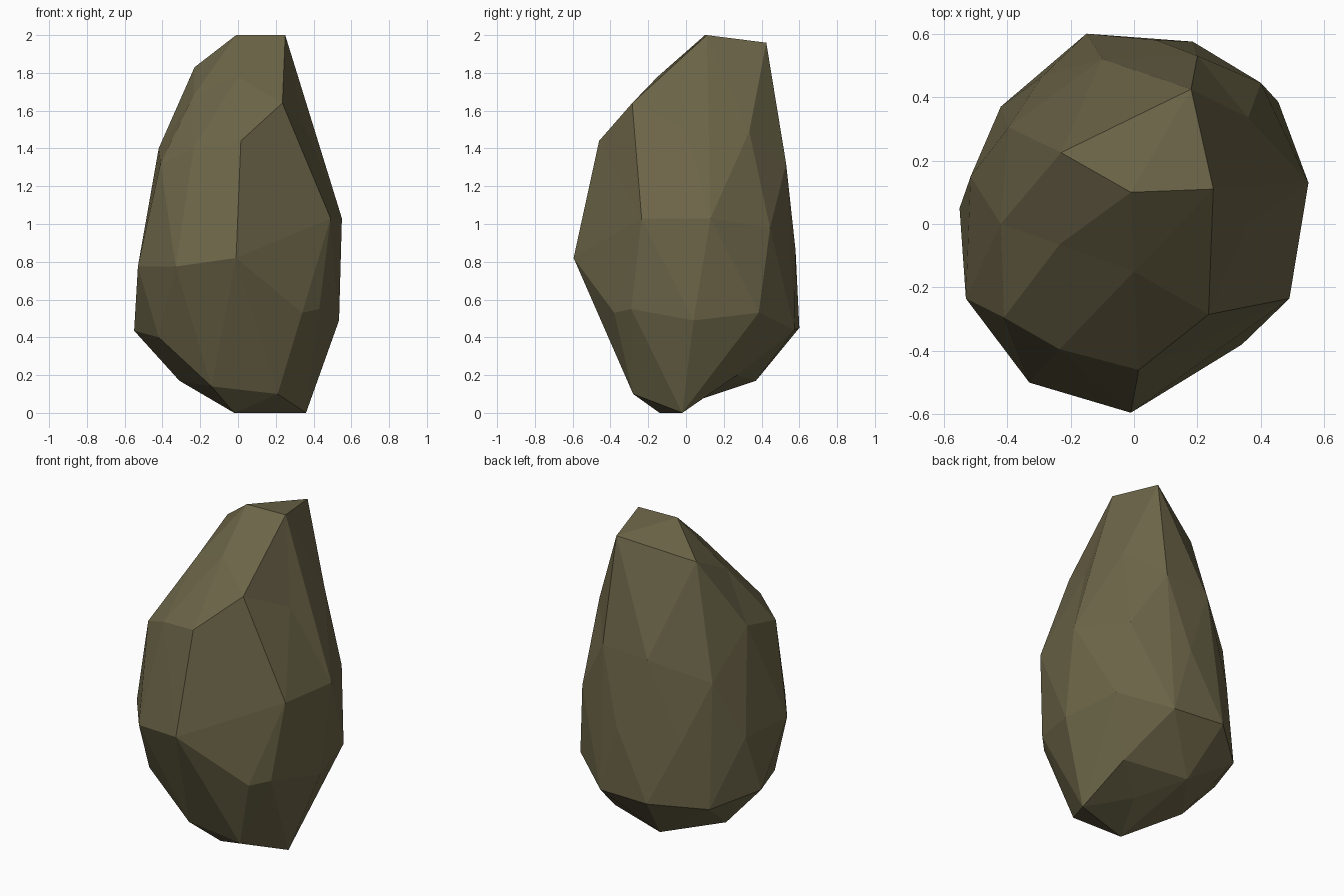
import bpy
import bmesh
from mathutils import Vector

default_cube = bpy.data.objects.get("Cube")
if default_cube:
    bpy.data.objects.remove(default_cube, do_unlink=True)

# Corner points of the stone, grouped in bands from the top down
crown = [(-.01, .1, 2), (.25, .11, 2), (-.23, .225, 1.83), (.18, .425, 1.96),
         (0, -.15, 1.78), (.235, -.285, 1.64), (-.235, -.065, 1.68)]
shoulder = [(.015, -.46, 1.44), (-.235, -.395, 1.4), (-.41, -.295, 1.32),
            (-.42, 0, 1.4), (-.395, .305, 1.15), (-.1, .52, 1.3),
            (.2, .53, 1.32), (.36, .335, 1.49), (.36, 0, 1.5)]
waist = [(-.01, -.595, .82), (.49, -.235, 1.03), (.55, .13, 1.03),
         (.4, .445, .98), (.07, .58, .86), (-.29, .465, .81),
         (-.515, .15, .79), (-.53, -.235, .775), (-.33, -.5, .775)]
belly = [(.34, -.38, .53), (.43, -.29, .55), (.535, .04, .49),
         (.455, .385, .53), (.185, .575, .44), (-.15, .6, .45),
         (-.42, .37, .4), (-.55, .05, .435), (-.42, -.27, .4)]
foot = [(-.31, .05, .17), (-.08, .37, .17), (.3, .27, .2), (.09, .11, .1),
        (-.14, -.28, .14), (.21, -.28, .1), (.36, -.02, 0), (-.02, -.14, 0)]

corners = [Vector(p) for p in crown + shoulder + waist + belly + foot]
middle = Vector((0, .02, .85))


def rounded(point, power):
    """Pull a corner toward a sphere; power 1 keeps its own distance."""
    arm = point - middle
    arm.z *= .55
    return arm.normalized() * arm.length ** power


def wrap_corners(power):
    """Skin the rounded corners, then put every corner back in place."""
    bm = bmesh.new()
    verts = [bm.verts.new(rounded(p, power)) for p in corners]
    bmesh.ops.convex_hull(bm, input=verts)
    complete = all(v.link_faces for v in verts)
    for vert, place in zip(verts, corners):
        vert.co = place
    return bm, complete


# Use the least rounding that still gives every corner its own facets
for power in (.8, .6, .4, .2, 0):
    bm, complete = wrap_corners(power)
    if complete:
        break
    if power:
        bm.free()

bmesh.ops.recalc_face_normals(bm, faces=bm.faces)
mesh = bpy.data.meshes.new("rock")
bm.to_mesh(mesh)
bm.free()

# Olive brown stone, flat shaded
stone = bpy.data.materials.new("olive_brown_stone")
stone.use_nodes = True
colour = (.15, .13, .065, 1)
stone.diffuse_color = colour
stone.node_tree.nodes["Principled BSDF"].inputs["Base Color"].default_value = colour
mesh.materials.append(stone)

rock = bpy.data.objects.new("rock", mesh)
bpy.context.collection.objects.link(rock)
